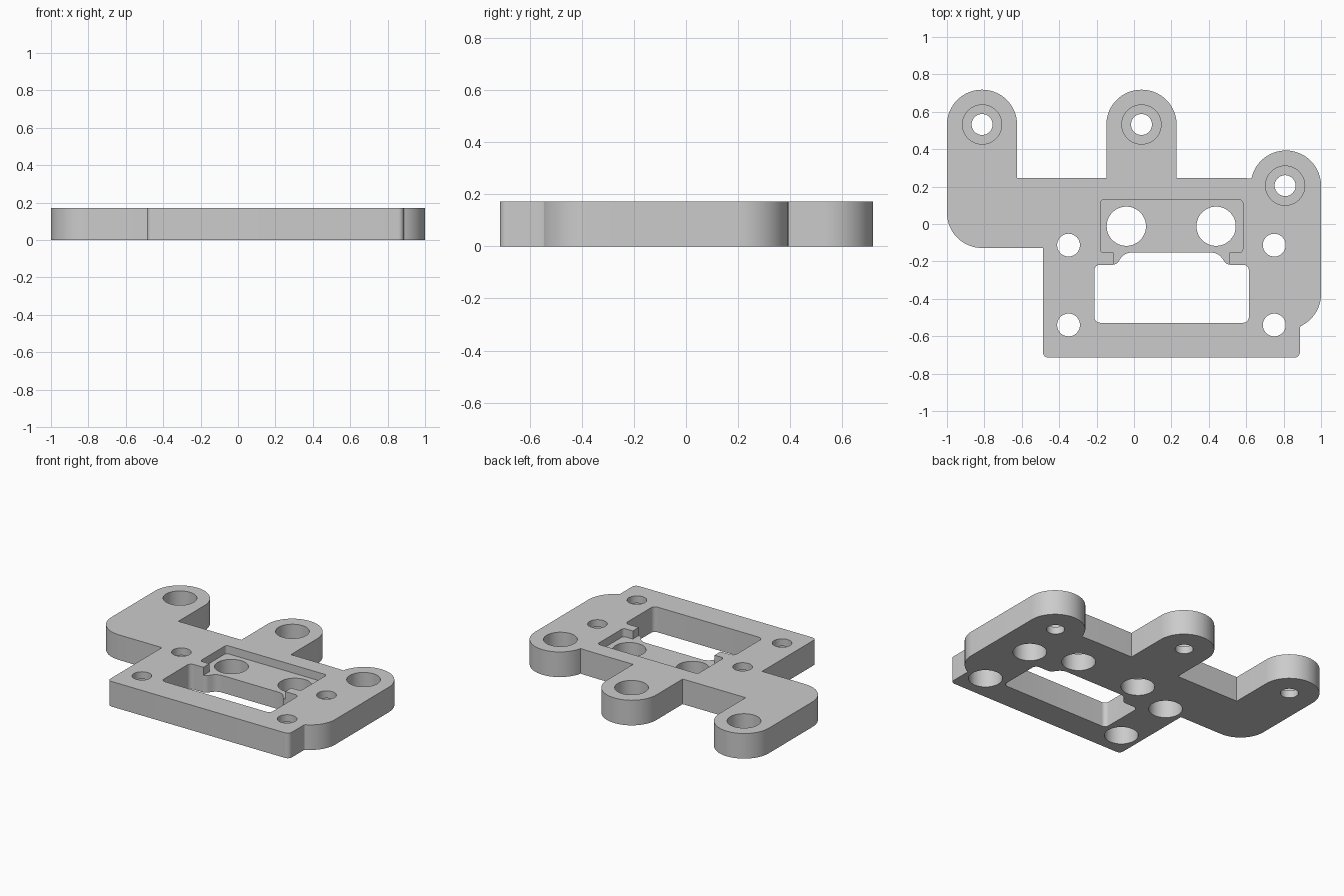
import bpy, bmesh, math
from mathutils import Vector

if "Cube" in bpy.data.objects:
    bpy.data.objects.remove(bpy.data.objects["Cube"], do_unlink=True)

T = 0.172        # plate thickness
R = 0.188        # lug radius
NECK = 0.05      # material left under each counterbore


def arc(cx, cy, r, start, end, n=24):
    angles = [math.radians(start + (end - start) * i / n) for i in range(n + 1)]
    return [Vector((cx + r * math.cos(a), cy + r * math.sin(a))) for a in angles]


def rounded(corners, n=10):
    """Closed polygon from (x, y, radius) corners."""
    pts = []
    for i, (x, y, r) in enumerate(corners):
        p = Vector((x, y))
        if r == 0:
            pts.append(p)
            continue
        a = (Vector(corners[i - 1][:2]) - p).normalized()
        b = (Vector(corners[(i + 1) % len(corners)][:2]) - p).normalized()
        half = a.angle(b) / 2
        c = p + (a + b).normalized() * (r / math.sin(half))
        s = p + a * (r / math.tan(half)) - c
        e = p + b * (r / math.tan(half)) - c
        turn = s.angle_signed(e)
        for k in range(n + 1):
            t = -turn * k / n
            pts.append(c + Vector((s.x * math.cos(t) - s.y * math.sin(t),
                                   s.x * math.sin(t) + s.y * math.cos(t))))
    return pts


def prism(name, pts, z0, z1):
    bm = bmesh.new()
    clean = [p for i, p in enumerate(pts) if (p - pts[i - 1]).length > 1e-4]
    face = bm.faces.new([bm.verts.new((p.x, p.y, z0)) for p in clean])
    top = bmesh.ops.extrude_face_region(bm, geom=[face])["geom"]
    bmesh.ops.translate(bm, vec=(0, 0, z1 - z0),
                        verts=[v for v in top if isinstance(v, bmesh.types.BMVert)])
    bmesh.ops.recalc_face_normals(bm, faces=bm.faces)
    mesh = bpy.data.meshes.new(name)
    bm.to_mesh(mesh)
    bm.free()
    obj = bpy.data.objects.new(name, mesh)
    bpy.context.collection.objects.link(obj)
    return obj


def cut(target, pts, z0, z1):
    cutter = prism("cutter", pts, z0, z1)
    cutter.hide_render = True
    mod = target.modifiers.new("cut", "BOOLEAN")
    mod.operation, mod.solver, mod.object = "DIFFERENCE", "EXACT", cutter
    bpy.context.view_layer.objects.active = target
    bpy.ops.object.modifier_apply(modifier=mod.name)
    bpy.data.objects.remove(cutter, do_unlink=True)


def circle(x, y, r):
    return arc(x, y, r, 0, 360, 48)[:-1]


# Plate outline: front edge, right side with its lug, then the two rear lugs
front = rounded([(-0.487, -0.4, 0), (-0.487, -0.715, 0.03),
                 (0.887, -0.715, 0.03), (0.887, -0.553, 0)])
right = arc(0.812, -0.375, R, -65, 0) + arc(0.812, 0.205, R, 0, 168)
rear = rounded([(0.5, 0.247, 0), (0.228, 0.247, 0), (0.228, 0.718, R - 0.001),
                (-0.148, 0.718, R - 0.001), (-0.148, 0.247, 0),
                (-0.625, 0.247, 0), (-0.625, 0.718, R - 0.001),
                (-1, 0.718, R - 0.001), (-1, -0.128, R - 0.001),
                (-0.487, -0.128, 0)], 16)
plate = prism("mounting_plate", front + right + rear, 0, T)

# Stepped pocket in the top, open towards the window
cut(plate, rounded([(-0.18, 0.13, 0.02), (-0.18, -0.153, 0.02), (-0.11, -0.153, 0),
                    (-0.11, -0.3, 0), (0.51, -0.3, 0), (0.51, -0.153, 0),
                    (0.582, -0.153, 0.02), (0.582, 0.13, 0.02)]), T - 0.055, T + 0.1)

# Window through the plate, with a widened neck at the back
cut(plate, rounded([(-0.212, -0.528, 0.03), (0.614, -0.528, 0.03),
                    (0.614, -0.218, 0.03), (0.495, -0.218, 0.04),
                    (0.45, -0.153, 0.07), (-0.05, -0.153, 0.07),
                    (-0.095, -0.218, 0.04), (-0.212, -0.218, 0.03)]), -0.1, T + 0.1)

# Pair of large holes in the pocket floor
for x in (-0.041, 0.439):
    cut(plate, circle(x, -0.012, 0.105), -0.1, T + 0.1)

# Lug holes, counterbored from above
for x, y in ((-0.812, 0.532), (0.04, 0.532), (0.808, 0.205)):
    cut(plate, circle(x, y, 0.056), -0.1, T + 0.1)
    cut(plate, circle(x, y, 0.105), NECK, T + 0.1)

# Screw holes, counterbored from below
for x in (-0.35, 0.75):
    for y in (-0.113, -0.54):
        cut(plate, circle(x, y, 0.061), -0.1, T + 0.1)
        cut(plate, circle(x, y, 0.105), -0.1, T - NECK)

# Single grey colour
grey = bpy.data.materials.new("light_grey")
grey.use_nodes = True
colour = (0.6, 0.6, 0.6, 1)
grey.diffuse_color = colour
grey.node_tree.nodes["Principled BSDF"].inputs["Base Color"].default_value = colour
plate.data.materials.clear()
plate.data.materials.append(grey)

bpy.ops.object.select_all(action="DESELECT")
plate.select_set(True)
bpy.context.view_layer.objects.active = plate
bpy.ops.object.shade_smooth_by_angle(angle=math.radians(30))
